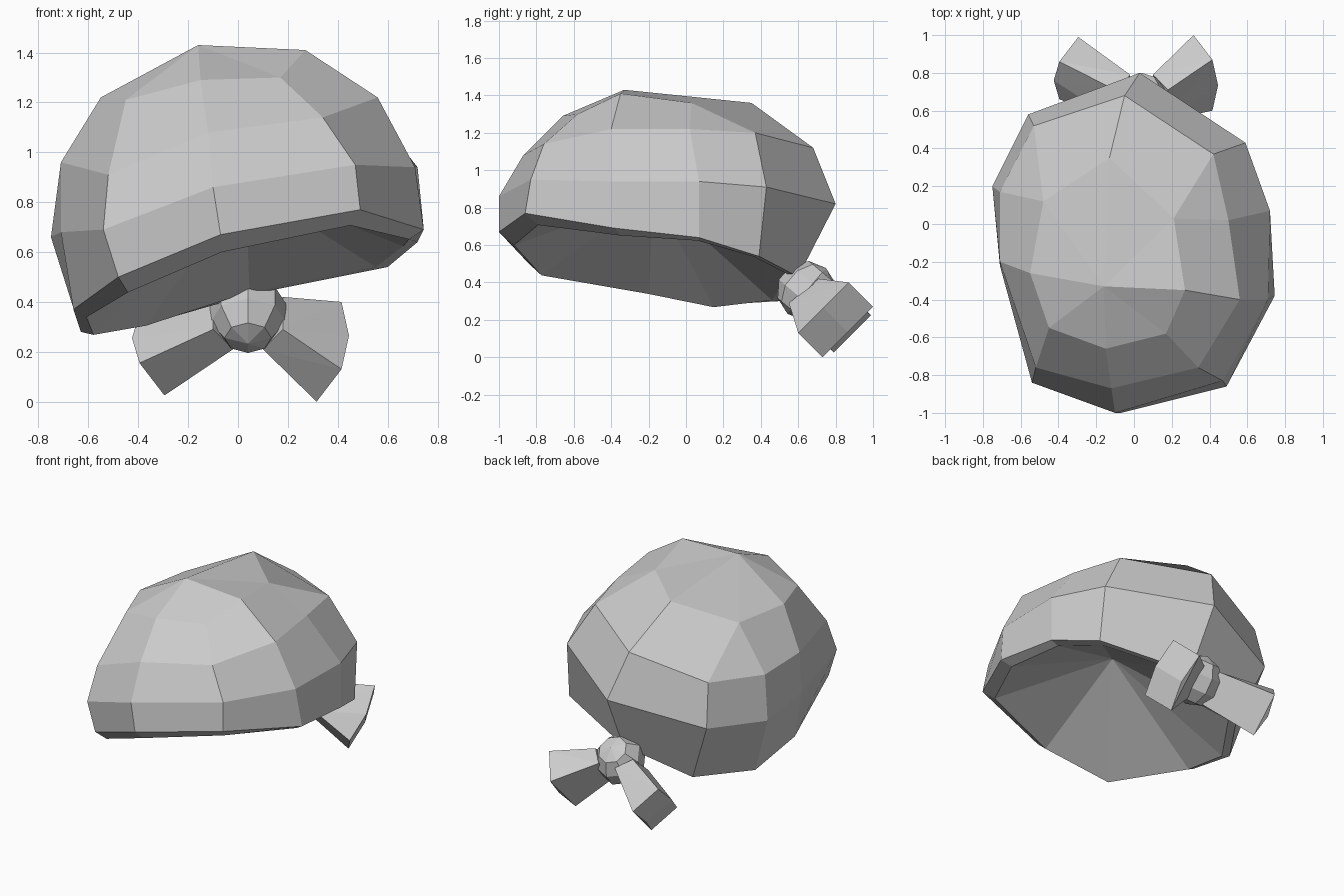
import bpy, bmesh, math
from mathutils import Vector

if "Cube" in bpy.data.objects:
    bpy.data.objects.remove(bpy.data.objects["Cube"])


def finish(name, bm):
    bmesh.ops.recalc_face_normals(bm, faces=bm.faces)
    mesh = bpy.data.meshes.new(name)
    bm.to_mesh(mesh)
    bm.free()
    obj = bpy.data.objects.new(name, mesh)
    bpy.context.collection.objects.link(obj)
    return obj


# Cloth cap: ten-sided rings, counter-clockwise from the front
rim = [(-.07, -1, .67), (.49, -.86, .77), (.745, -.38, .69), (.72, .07, .64), (.6, .39, .54),
       (.05, .6, .43), (-.4, .5, .3), (-.63, .16, .28), (-.66, -.22, .37), (-.48, -.84, .5)]
band = [(-.1, -1, .86), (.47, -.83, .95), (.71, -.4, .94), (.72, .07, .94), (.59, .43, .91),
        (.03, .8, .82), (-.56, .58, .7), (-.75, .2, .66), (-.71, -.22, .68), (-.54, -.84, .69)]
shoulder = [(-.12, -.87, 1.08), (.34, -.76, 1.14), (.56, -.4, 1.22), (.5, .02, 1.22), (.42, .37, 1.2),
            (-.05, .68, 1.12), (-.53, .52, .98), (-.71, .17, .95), (-.71, -.2, .96), (-.52, -.76, .91)]
crown = [(-.15, -.66, 1.29), (.17, -.58, 1.3), (.27, -.35, 1.41), (.21, .03, 1.36),
         (-.13, .35, 1.36), (-.48, .12, 1.22), (-.55, -.26, 1.22), (-.45, -.55, 1.21)]
crown = [crown[i] for i in (0, 1, 2, 3, 3, 4, 5, 5, 6, 7)]   # two columns merge near the top
inner = [(x * .92, y * .92, z + .05 * y - .02) for x, y, z in rim]

bm = bmesh.new()
cache = {}


def vert(p):
    if p not in cache:
        cache[p] = bm.verts.new(p)
    return cache[p]


rings = [inner, rim, band, shoulder, crown]
for low, high in zip(rings, rings[1:]):
    for i in range(10):
        j = (i + 1) % 10
        corners = list(dict.fromkeys([low[i], low[j], high[j], high[i]]))
        bm.faces.new([vert(p) for p in corners])
# Crown top and hollow underside are fans
for ring, tip in ((crown, (-.16, -.33, 1.43)), (inner, (.03, -.17, .87))):
    for i in range(10):
        a, b = ring[i], ring[(i + 1) % 10]
        if a != b:
            bm.faces.new([vert(a), vert(b), vert(tip)])
finish("cloth_cap", bm)

# Knot at the back
bm = bmesh.new()
bmesh.ops.create_uvsphere(bm, u_segments=8, v_segments=5, radius=.16)
knot = finish("knot", bm)
knot.location = (.04, .645, .355)
knot.rotation_euler = (math.radians(-40), 0, 0)


# Flared tails: small root at the knot, wide bent end
def tail(name, side, reach, low, width):
    pts = [Vector((.04 + side * x, y, z)) for x, y, z in
           ((.06, .63, .21), (.14, .55, .29), (.06, .79, .37), (.14, .71, .42))]
    for x, dy, dz in ((reach, 0, 0), (reach + .1, -.13, .13)):
        a = Vector((side * x, low[0] + dy, low[1] + dz))
        b = a + Vector((0, width, width))
        pts += [a, b, (a + b) / 2 + Vector((side * .03, 0, 0))]
    bm = bmesh.new()
    for p in pts:
        bm.verts.new(p)
    hull = bmesh.ops.convex_hull(bm, input=bm.verts)
    loose = [v for v in bm.verts if not v.link_faces]
    bmesh.ops.delete(bm, geom=loose, context='VERTS')
    finish(name, bm)


tail("right_tail", 1, .315, (.73, 0), .27)
tail("left_tail", -1, .295, (.79, .025), .2)
